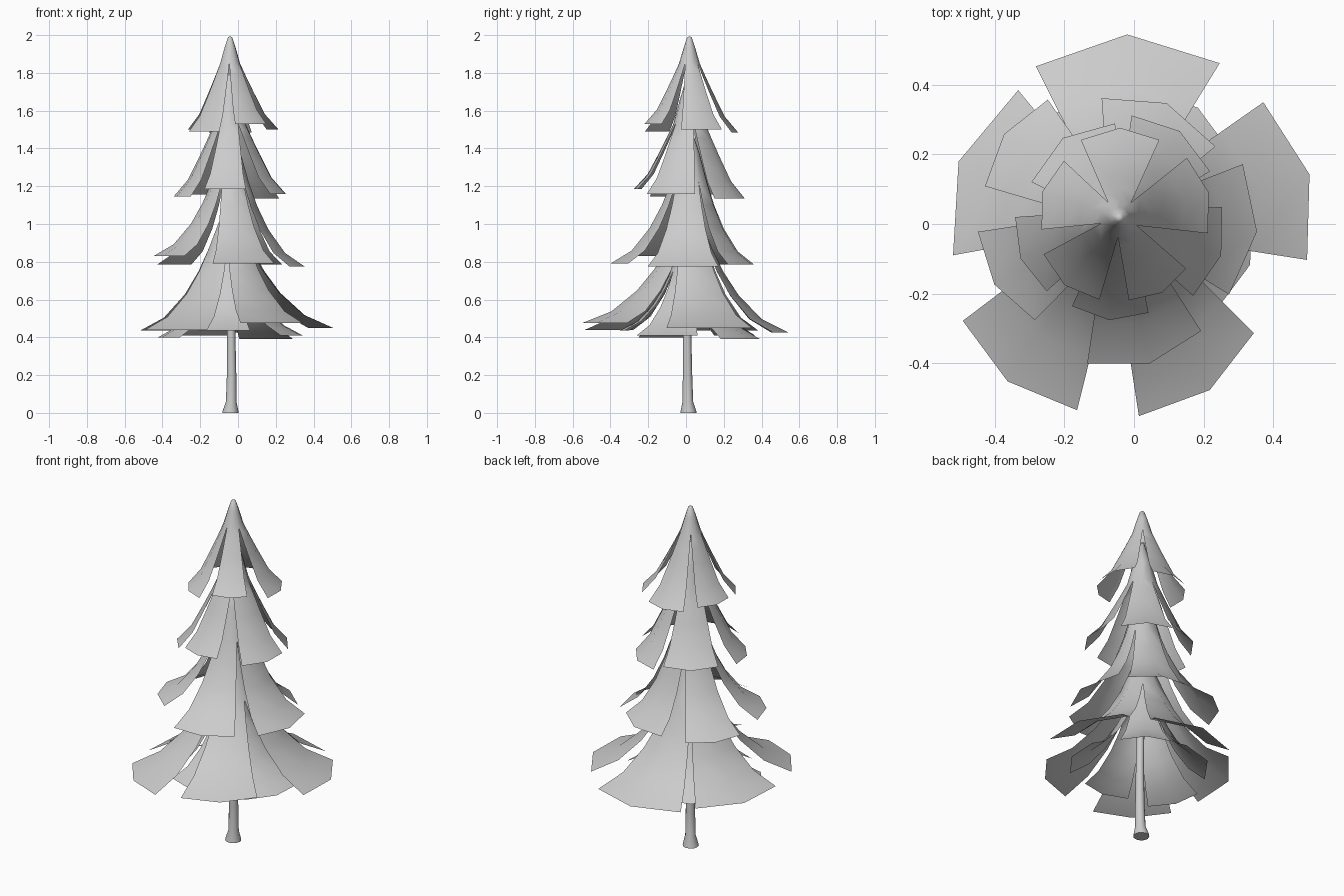
import bpy, bmesh
from math import sin, cos, radians, pi

if "Cube" in bpy.data.objects:
    bpy.data.objects.remove(bpy.data.objects["Cube"])

AX, AY = -0.042, 0.018          # trunk axis
T = (0.15, 0.35, 0.65, 1.0)     # outward steps from slit top to bough tip


def finish(bm, name):
    me = bpy.data.meshes.new(name)
    bmesh.ops.recalc_face_normals(bm, faces=bm.faces[:])
    bm.to_mesh(me)
    bm.free()
    for p in me.polygons:
        p.use_smooth = True
    ob = bpy.data.objects.new(name, me)
    bpy.context.collection.objects.link(ob)
    return ob


def tier(name, centre, notch, cap, drop, petals):
    """Cone skirt of five boughs, joined in a cap and slit apart below.
    petals: (mid angle, half angle, tip radius, tip height, skew), anticlockwise."""
    bm = bmesh.new()
    nr, nz = notch
    n = len(petals)

    def ring_pos(a, r):
        return AX + r * cos(radians(a)), AY + r * sin(radians(a))

    # plan angles of the cap: petal middles and the slits between them
    angles = []
    for i, (m, h, r, z, s) in enumerate(petals):
        m2, h2 = petals[(i + 1) % n][:2]
        if m2 < m:
            m2 += 360
        angles += [m, (m + h + m2 - h2) / 2]
    ring = [bm.verts.new((*ring_pos(a, nr), nz)) for a in angles]

    # cap rings and tip
    prev = ring
    for r, z in cap:
        cur = [bm.verts.new((*ring_pos(a, r), z)) for a in angles]
        for k in range(2 * n):
            j = (k + 1) % (2 * n)
            bm.faces.new((prev[k], prev[j], cur[j], cur[k]))
        prev = cur
    tip = bm.verts.new((AX, AY, cap[-1][1] + 0.006))
    for k in range(2 * n):
        bm.faces.new((prev[k], prev[(k + 1) % (2 * n)], tip))

    # boughs
    for i, (m, h, r, z, s) in enumerate(petals):
        start = [ring[2 * i - 1], ring[2 * i], ring[2 * i + 1]]
        row = start
        ends = [(centre[0] + q * cos(radians(a)), centre[1] + q * sin(radians(a)))
                for a, q in ((m - h, r * (0.97 - s)), (m, r), (m + h, r * (0.97 + s)))]
        for t, f in zip(T, drop):
            new = [bm.verts.new((v.co.x + (e[0] - v.co.x) * t,
                                 v.co.y + (e[1] - v.co.y) * t,
                                 nz + (z - nz) * f)) for v, e in zip(start, ends)]
            for k in range(2):
                bm.faces.new((row[k], row[k + 1], new[k + 1], new[k]))
            row = new
    return finish(bm, name)


STEEP = (0.19, 0.43, 0.77, 1.0)
FLARED = (0.28, 0.56, 0.84, 1.0)

tier("top_boughs", (-0.04, 0.02), (0.055, 1.85), [(0.03, 1.935), (0.012, 1.988)], STEEP, [
    (-129, 25, 0.252, 1.49, 0), (-61, 23, 0.248, 1.53, 0), (15.5, 26, 0.264, 1.50, 0),
    (90, 27, 0.256, 1.485, 0), (162, 27, 0.235, 1.50, 0)])

tier("upper_boughs", (-0.045, 0.02), (0.085, 1.53), [(0.05, 1.66), (0.012, 1.79)], STEEP, [
    (-157, 23, 0.305, 1.145, 0), (-95, 22.5, 0.297, 1.185, 0.0), (-20.5, 26, 0.315, 1.16, -0.02),
    (54.5, 28, 0.303, 1.135, 0), (125, 33, 0.277, 1.155, 0)])

tier("middle_boughs", (-0.045, 0.02), (0.10, 1.22), [(0.055, 1.38), (0.012, 1.50)], FLARED, [
    (-151.5, 22.5, 0.405, 0.83, -0.03), (-78, 24, 0.43, 0.79, -0.03), (-6, 29, 0.40, 0.775, 0),
    (67, 31, 0.355, 0.785, -0.0), (144, 23, 0.405, 0.785, 0)])

tier("lower_boughs", (-0.01, 0.0), (0.12, 0.87), [(0.055, 1.03), (0.012, 1.16)], FLARED, [
    (-128, 22, 0.573, 0.44, 0), (-64.5, 23, 0.528, 0.475, -0.075), (15.5, 27, 0.533, 0.45, 0),
    (91, 30, 0.544, 0.425, 0), (160, 30, 0.525, 0.435, 0.015)])

tier("bottom_boughs", (-0.045, 0.02), (0.10, 0.75), [(0.05, 0.89), (0.012, 1.0)], FLARED, [
    (-157, 23, 0.39, 0.40, 0), (-95, 22.5, 0.375, 0.435, 0), (-20, 26, 0.402, 0.41, 0),
    (54, 28, 0.388, 0.39, 0), (125, 33, 0.356, 0.41, 0)])

# trunk: flared foot tapering upward
bm = bmesh.new()
SIDES = 12
rows = []
for x, y, r, z in [(-0.04, 0.013, 0.043, 0.0), (-0.04, 0.013, 0.042, 0.008),
                   (-0.036, 0.01, 0.028, 0.06), (-0.034, 0.008, 0.025, 0.2),
                   (-0.036, 0.006, 0.022, 0.42), (AX, 0.012, 0.018, 1.0), (AX, AY, 0.012, 1.8)]:
    rows.append([bm.verts.new((x + r * cos(2 * pi * k / SIDES),
                               y + r * sin(2 * pi * k / SIDES), z)) for k in range(SIDES)])
for a, b in zip(rows, rows[1:]):
    for k in range(SIDES):
        j = (k + 1) % SIDES
        bm.faces.new((a[k], a[j], b[j], b[k]))
bm.faces.new(rows[0][::-1])
bm.faces.new(rows[-1])
trunk = finish(bm, "trunk")
bpy.context.view_layer.objects.active = trunk
trunk.select_set(True)
bpy.ops.object.shade_smooth_by_angle(angle=radians(50))
